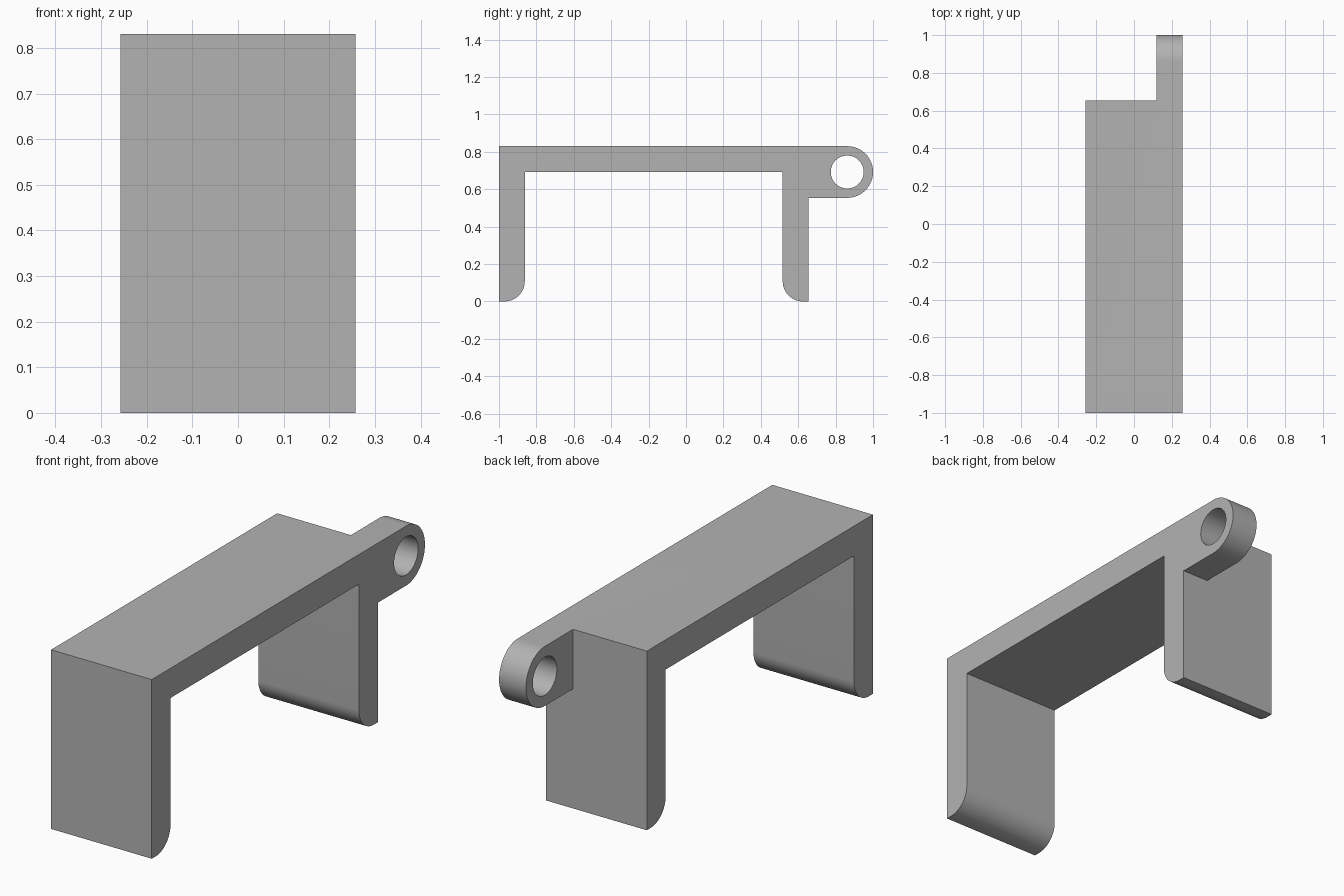
import bpy, bmesh
from math import sin, cos, pi, radians
from mathutils import Matrix

cube = bpy.data.objects.get("Cube")
if cube:
    bpy.data.objects.remove(cube, do_unlink=True)

HALF_W, TOP, WALL = 0.258, 0.83, 0.138
LEG_BACK, LUG_X = 0.655, 0.12
EYE_Y, EYE_Z, EYE_R, HOLE_R = 1 - WALL, TOP - WALL, WALL, 0.088
TOE_R = 0.108

grey = bpy.data.materials.new("plain grey")
grey.use_nodes = True
colour = (0.45, 0.45, 0.45, 1)
grey.diffuse_color = colour
grey.node_tree.nodes["Principled BSDF"].inputs["Base Color"].default_value = colour


def arc(cy, cz, r, start, end, steps):
    """Points on an arc in the y-z plane, angles in degrees."""
    angles = [radians(start + (end - start) * i / steps) for i in range(steps + 1)]
    return [(cy + r * cos(a), cz + r * sin(a)) for a in angles]


def make_object(name, bm):
    bmesh.ops.recalc_face_normals(bm, faces=bm.faces)
    mesh = bpy.data.meshes.new(name)
    bm.to_mesh(mesh)
    bm.free()
    obj = bpy.data.objects.new(name, mesh)
    bpy.context.collection.objects.link(obj)
    return obj


def extrude_profile(name, points, x0, x1):
    bm = bmesh.new()
    face = bm.faces.new([bm.verts.new((x0, y, z)) for y, z in points])
    out = bmesh.ops.extrude_face_region(bm, geom=[face])
    moved = [v for v in out["geom"] if isinstance(v, bmesh.types.BMVert)]
    bmesh.ops.translate(bm, verts=moved, vec=(x1 - x0, 0, 0))
    return make_object(name, bm)


# Side profile: two legs with rounded inner toes, top plate and hinge eye
front_in, back_in = -1 + WALL, LEG_BACK - WALL
profile = [(-1, TOP), (-1, 0)]
profile += arc(front_in - TOE_R, TOE_R, TOE_R, -90, 0, 16)
profile += [(front_in, EYE_Z), (back_in, EYE_Z)]
profile += arc(back_in + TOE_R, TOE_R, TOE_R, 180, 270, 16)
profile += [(LEG_BACK, 0), (LEG_BACK, EYE_Z - EYE_R)]
profile += arc(EYE_Y, EYE_Z, EYE_R, -90, 90, 40)
bracket = extrude_profile("bracket", profile, -HALF_W, HALF_W)
bracket.data.materials.append(grey)

# Cutters: notch that narrows the hinge lug, and the pin hole
notch = extrude_profile("lug_notch_cutter",
                        [(LEG_BACK, 0.4), (1.2, 0.4), (1.2, 1), (LEG_BACK, 1)],
                        -0.5, LUG_X)
bm = bmesh.new()
bmesh.ops.create_cone(bm, cap_ends=True, segments=64, radius1=HOLE_R,
                      radius2=HOLE_R, depth=1,
                      matrix=Matrix.Translation((0, EYE_Y, EYE_Z)) @ Matrix.Rotation(pi / 2, 4, 'Y'))
hole = make_object("pin_hole_cutter", bm)

bpy.context.view_layer.objects.active = bracket
bracket.select_set(True)
for cutter in (notch, hole):
    cutter.hide_render = True
    cut = bracket.modifiers.new(cutter.name, 'BOOLEAN')
    cut.operation, cut.solver, cut.object = 'DIFFERENCE', 'EXACT', cutter
    bpy.ops.object.modifier_apply(modifier=cut.name)
    bpy.data.objects.remove(cutter, do_unlink=True)

bpy.ops.object.shade_smooth_by_angle(angle=radians(30))
